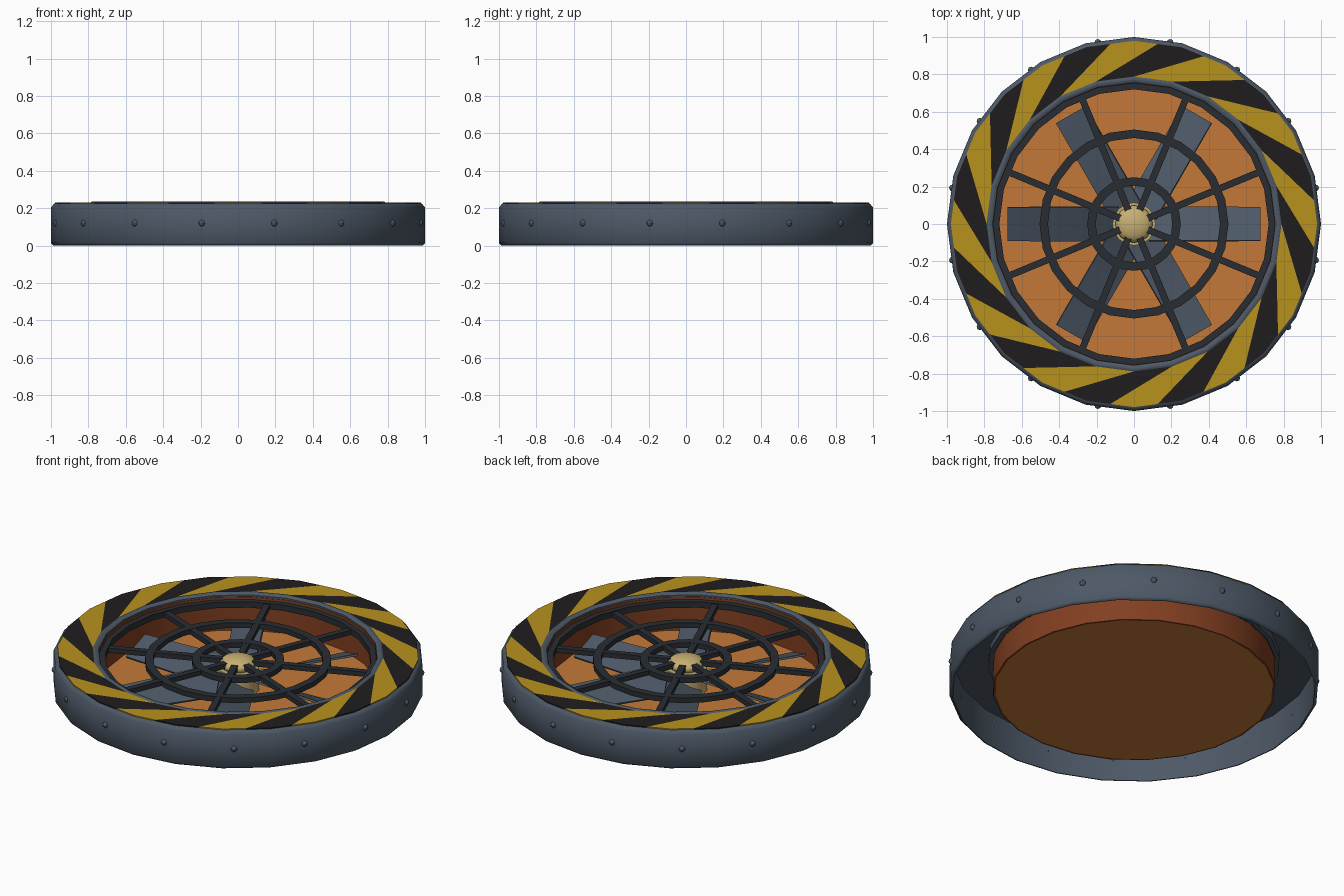
import bpy, bmesh
from math import sin, cos, pi, radians
from mathutils import Matrix, Vector

if "Cube" in bpy.data.objects:
    bpy.data.objects.remove(bpy.data.objects["Cube"])

N = 24


def material(name, rgb):
    m = bpy.data.materials.new(name)
    m.diffuse_color = (*rgb, 1)
    m.use_nodes = True
    m.node_tree.nodes["Principled BSDF"].inputs["Base Color"].default_value = m.diffuse_color
    return m


STEEL = material("blue_steel", (0.075, 0.10, 0.135))
DARK = material("dark_iron", (0.022, 0.026, 0.032))
BLACK = material("stripe_black", (0.014, 0.012, 0.013))
YELLOW = material("stripe_yellow", (0.48, 0.29, 0.012))
ORANGE = material("glow_orange", (0.55, 0.19, 0.04))
RUST = material("glow_rust", (0.22, 0.05, 0.015))
BRASS = material("brass", (0.58, 0.43, 0.17))


def finish(bm, name, mat, smooth=None):
    bmesh.ops.recalc_face_normals(bm, faces=bm.faces)
    me = bpy.data.meshes.new(name)
    bm.to_mesh(me)
    bm.free()
    ob = bpy.data.objects.new(name, me)
    bpy.context.collection.objects.link(ob)
    me.materials.append(mat)
    if smooth:
        bpy.ops.object.select_all(action='DESELECT')
        ob.select_set(True)
        bpy.context.view_layer.objects.active = ob
        bpy.ops.object.shade_smooth_by_angle(angle=radians(smooth))
    return ob


def lathe(name, profile, mat, smooth=30, n=N):
    """Spin a closed (r, z) outline around z."""
    bm = bmesh.new()
    rings = [[bm.verts.new((r * cos(2 * pi * i / n), r * sin(2 * pi * i / n), z))
              for r, z in profile] for i in range(n)]
    k = len(profile)
    for i in range(n):
        a, b = rings[i], rings[(i + 1) % n]
        for j in range(k):
            bm.faces.new((a[j], b[j], b[(j + 1) % k], a[(j + 1) % k]))
    return finish(bm, name, mat, smooth)


def band(name, r0, r1, z0, z1, mat):
    return lathe(name, [(r0, z0), (r1, z0), (r1, z1), (r0, z1)], mat)


def disc(name, r, z0, z1, mat, n=N):
    bm = bmesh.new()
    bmesh.ops.create_cone(bm, cap_ends=True, segments=n, radius1=r, radius2=r,
                          depth=z1 - z0, matrix=Matrix.Translation((0, 0, (z0 + z1) / 2)))
    return finish(bm, name, mat, 30)


# outer shell, open underneath
lathe("outer_shell", [(0.988, 0), (1.0, 0.014), (1.0, 0.205), (0.982, 0.225),
                      (0.765, 0.225), (0.765, 0.208), (0.982, 0.208), (0.982, 0)], STEEL, 50)
# lip around the opening
lathe("inner_lip", [(0.755, 0.17), (0.79, 0.17), (0.79, 0.23), (0.782, 0.235),
                    (0.768, 0.235), (0.755, 0.225)], STEEL, 50)
# glowing well
band("well_wall", 0.752, 0.764, 0.005, 0.215, RUST)
disc("well_floor", 0.755, 0.005, 0.016, ORANGE)


# swirled warning stripes
def stripes(name, first, mat):
    bm = bmesh.new()
    for k in range(first, N, 2):
        pts = []
        for r, turn, order in ((0.979, 0, (-1, 0, 1)), (0.788, 22.5, (1, 0, -1))):
            for s in order:
                a = radians(k * 15 + turn + s * 7.5)
                # stay on the faceted outline of the shell
                on_corner = (s == 0) == (turn == 0)
                rr = r if on_corner else r * cos(pi / N)
                pts.append((rr * cos(a), rr * sin(a)))
        low = [bm.verts.new((x, y, 0.222)) for x, y in pts]
        top = [bm.verts.new((x, y, 0.231)) for x, y in pts]
        bm.faces.new(top)
        bm.faces.new(low[::-1])
        for i in range(6):
            j = (i + 1) % 6
            bm.faces.new((low[i], low[j], top[j], top[i]))
    finish(bm, name, mat)


stripes("yellow_stripes", 0, YELLOW)
stripes("black_stripes", 1, BLACK)

# rivets round the side
bm = bmesh.new()
for i in range(16):
    a = radians(11.25 + 22.5 * i)
    bmesh.ops.create_uvsphere(bm, u_segments=8, v_segments=6, radius=0.018,
                              matrix=Matrix.Translation((0.99 * cos(a), 0.99 * sin(a), 0.12)))
finish(bm, "rivets", STEEL, 40)

# guard grille: rings and spokes
band("guard_ring_outer", 0.72, 0.765, 0.165, 0.2, DARK)
band("guard_ring_middle", 0.46, 0.505, 0.165, 0.195, DARK)
band("guard_ring_inner", 0.205, 0.25, 0.165, 0.195, DARK)
bm = bmesh.new()
for i in range(8):
    m = (Matrix.Rotation(radians(22.5 + 45 * i), 4, 'Z') @ Matrix.Translation((0.40, 0, 0.18))
         @ Matrix.Diagonal((0.68, 0.036, 0.028, 1)))
    bmesh.ops.create_cube(bm, size=1, matrix=m)
finish(bm, "guard_spokes", DARK)

# fan blades, pitched and slightly twisted
bm = bmesh.new()
for i in range(6):
    spin = Matrix.Rotation(radians(60 * i), 4, 'Z')
    loops = []
    for r, pitch in ((0.08, 30), (0.28, 27), (0.48, 23), (0.675, 20)):
        p = Matrix.Rotation(-radians(pitch), 4, 'X')
        half = 0.09 / cos(radians(pitch))
        loops.append([bm.verts.new(spin @ (Vector((r, 0, 0.09)) + p @ Vector((0, y, z))))
                      for y, z in ((-half, -0.006), (half, -0.006), (half, 0.006), (-half, 0.006))])
    for a, b in zip(loops, loops[1:]):
        for j in range(4):
            bm.faces.new((a[j], a[(j + 1) % 4], b[(j + 1) % 4], b[j]))
    bm.faces.new(loops[0])
    bm.faces.new(loops[-1])
finish(bm, "fan_blades", STEEL, 30)

# hub and domed cap
disc("fan_hub", 0.115, 0.016, 0.15, BRASS, 16)
bm = bmesh.new()
bmesh.ops.create_uvsphere(bm, u_segments=16, v_segments=10, radius=1,
                          matrix=Matrix.Translation((0, 0, 0.17)) @ Matrix.Diagonal((0.1, 0.1, 0.045, 1)))
finish(bm, "hub_cap", BRASS, 40)
